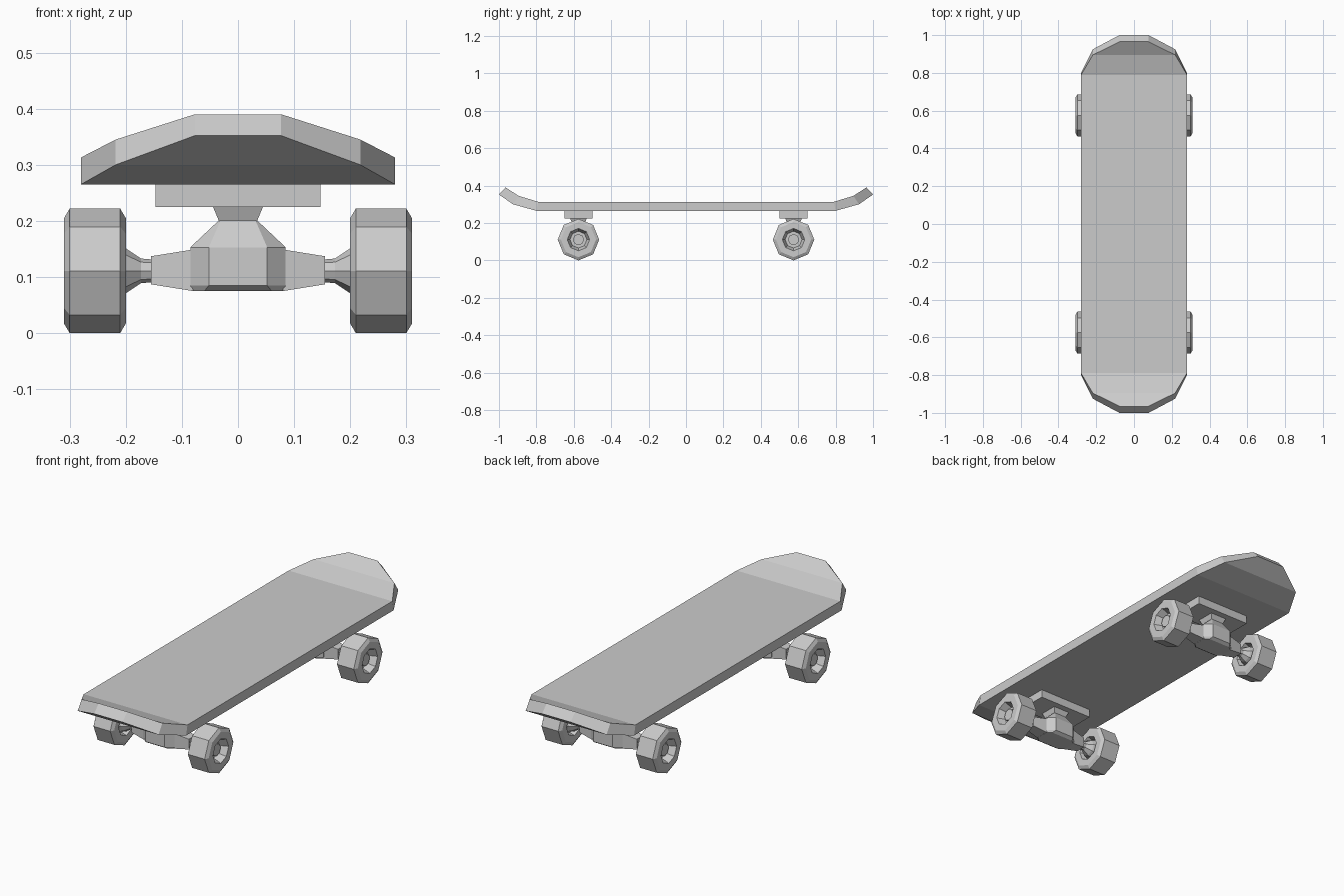
import bpy
import bmesh
from math import cos, sin, pi

cube = bpy.data.objects.get("Cube")
if cube:
    bpy.data.objects.remove(cube, do_unlink=True)

grey = bpy.data.materials.new("plain_grey")
grey.use_nodes = True
grey.diffuse_color = (0.6, 0.6, 0.6, 1)
grey.node_tree.nodes["Principled BSDF"].inputs["Base Color"].default_value = (0.6, 0.6, 0.6, 1)

WHEEL_Z = 0.111
TRUCK_Y = 0.575


def loft(name, rings, location=(0, 0, 0)):
    """Skin a row of matching rings and cap both ends."""
    bm = bmesh.new()
    rows = [[bm.verts.new(p) for p in ring] for ring in rings]
    for a, b in zip(rows, rows[1:]):
        n = len(a)
        for i in range(n):
            j = (i + 1) % n
            bm.faces.new((a[i], a[j], b[j], b[i]))
    bm.faces.new(rows[0])
    bm.faces.new(rows[-1])
    bmesh.ops.recalc_face_normals(bm, faces=bm.faces)
    mesh = bpy.data.meshes.new(name)
    bm.to_mesh(mesh)
    bm.free()
    mesh.materials.append(grey)
    obj = bpy.data.objects.new(name, mesh)
    obj.location = location
    bpy.context.collection.objects.link(obj)
    return obj


def lathe_x(name, profile, side, y):
    """Eight-sided turned part on the axle line; profile is (x, radius)."""
    rings = [[(side * x, r * cos(k * pi / 4), r * sin(k * pi / 4)) for k in range(8)]
             for x, r in profile]
    return loft(name, rings, (0, y, WHEEL_Z))


def rect(hx, hy, z):
    return [(-hx, -hy, z), (hx, -hy, z), (hx, hy, z), (-hx, hy, z)]


def cut_rect(hx, hy, cx, cy, z):
    """Rectangle with cut corners: flat half widths are cx and cy."""
    return [(-cx, -hy, z), (cx, -hy, z), (hx, -cy, z), (hx, cy, z),
            (cx, hy, z), (-cx, hy, z), (-hx, cy, z), (-hx, -cy, z)]


# Deck: cross sections (half width, top y, top z, bottom y, bottom z) of one end
end = [(0.077, 0.965, 0.39, 1.0, 0.352),
       (0.218, 0.895, 0.345, 0.925, 0.30),
       (0.28, 0.79, 0.313, 0.80, 0.265)]


def deck_section(w, ty, tz, by, bz, s):
    return [(-w, s * ty, tz), (w, s * ty, tz), (w, s * by, bz), (-w, s * by, bz)]


loft("deck", [deck_section(*e, -1) for e in end]
     + [deck_section(*e, 1) for e in reversed(end)])

for sy, place in ((-1, "front"), (1, "back")):
    y = sy * TRUCK_Y
    # Truck mount
    loft(place + "_base_plate", [rect(0.147, 0.075, 0.225), rect(0.147, 0.075, 0.266)], (0, y, 0))
    loft(place + "_bushing", [rect(0.034, 0.034, 0.2), rect(0.045, 0.045, 0.226)], (0, y, 0))
    # Hanger body tapering up to the bushing
    loft(place + "_hanger", [cut_rect(0.083, 0.05, 0.06, 0.03, 0.075),
                             cut_rect(0.085, 0.065, 0.052, 0.035, 0.085),
                             cut_rect(0.085, 0.065, 0.052, 0.035, 0.153),
                             cut_rect(0.034, 0.034, 0.031, 0.031, 0.201)], (0, y, 0))
    for sx, hand in ((-1, "right"), (1, "left")):
        tag = place + "_" + hand
        # Tapered hanger arm
        loft(tag + "_arm", [[(sx * x, -d, lo), (sx * x, d, lo), (sx * x, d, hi), (sx * x, -d, hi)]
                            for x, d, lo, hi in ((0.08, 0.035, 0.075, 0.149),
                                                 (0.155, 0.025, 0.087, 0.137))], (0, y, 0))
        # Axle flaring into the wheel
        lathe_x(tag + "_axle", [(0.15, 0.02), (0.173, 0.022), (0.2, 0.04), (0.23, 0.05)], sx, y)
        # Wheel with a dished face on both sides
        lathe_x(tag + "_wheel", [(0.272, 0.045), (0.31, 0.06), (0.31, 0.094), (0.3, 0.111),
                                 (0.21, 0.111), (0.2, 0.094), (0.2, 0.06), (0.225, 0.052)], sx, y)
        lathe_x(tag + "_axle_nut", [(0.265, 0.03), (0.288, 0.03)], sx, y)
